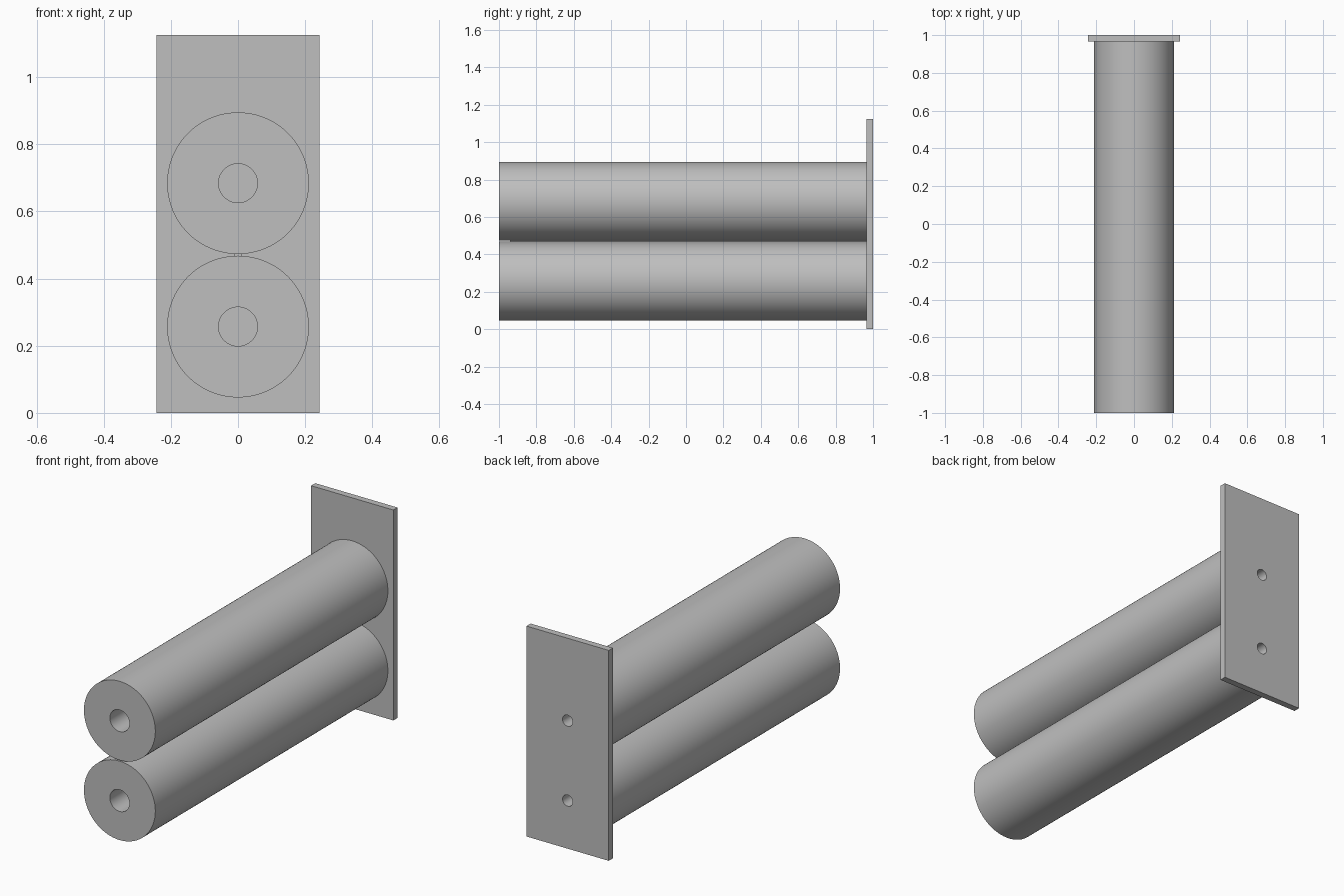
import bpy, bmesh, math
from mathutils import Vector, Matrix

if "Cube" in bpy.data.objects:
    bpy.data.objects.remove(bpy.data.objects["Cube"])

PLATE_FRONT, PLATE_BACK = 0.965, 1.0
SHAFT_HEIGHTS = (0.257, 0.684)
BOLT_R = 0.03

steel = bpy.data.materials.new("plain grey steel")
steel.diffuse_color = (0.52, 0.52, 0.52, 1)
steel.use_nodes = True
steel.node_tree.nodes["Principled BSDF"].inputs["Base Color"].default_value = steel.diffuse_color


def add_object(name, bm):
    bmesh.ops.recalc_face_normals(bm, faces=bm.faces)
    mesh = bpy.data.meshes.new(name)
    bm.to_mesh(mesh)
    bm.free()
    obj = bpy.data.objects.new(name, mesh)
    bpy.context.collection.objects.link(obj)
    mesh.materials.append(steel)
    return obj


def smooth(obj):
    bpy.ops.object.select_all(action='DESELECT')
    obj.select_set(True)
    bpy.context.view_layer.objects.active = obj
    bpy.ops.object.shade_smooth_by_angle(angle=math.radians(30))


def box(name, x, y0, y1, z0, z1):
    bm = bmesh.new()
    bmesh.ops.create_cube(bm, size=1)
    bmesh.ops.scale(bm, verts=bm.verts, vec=(2 * x, y1 - y0, z1 - z0))
    bmesh.ops.translate(bm, verts=bm.verts, vec=(0, (y0 + y1) / 2, (z0 + z1) / 2))
    return add_object(name, bm)


def lathe(name, profile, z, steps=96):
    """Spin (radius, y) points around an axis parallel to y at height z."""
    bm = bmesh.new()
    verts = [bm.verts.new((r, y, z)) for r, y in profile]
    edges = [bm.edges.new(pair) for pair in zip(verts, verts[1:])]
    bmesh.ops.spin(bm, geom=verts + edges, cent=(0, 0, z), axis=(0, 1, 0),
                   angle=math.tau, steps=steps)
    bmesh.ops.remove_doubles(bm, verts=bm.verts, dist=1e-5)
    return add_object(name, bm)


# Mounting plate
plate = box("mounting_plate", 0.243, PLATE_FRONT, PLATE_BACK, 0, 1.125)

# Shafts with a wide blind bore in front and a narrow bolt hole behind
profile = [(0, -0.6), (0.058, -0.6), (0.058, -1), (0.211, -1),
           (0.211, PLATE_FRONT), (BOLT_R, PLATE_FRONT), (BOLT_R, 0.75), (0, 0.75)]
for label, z in zip(("lower", "upper"), SHAFT_HEIGHTS):
    smooth(lathe(label + "_shaft", profile, z))

    # Bolt hole through the plate
    cutter = lathe("bolt_hole_cutter", [(0, 0.9), (BOLT_R, 0.9), (BOLT_R, 1.1), (0, 1.1)], z)
    cutter.hide_render = True
    mod = plate.modifiers.new("bolt_hole", 'BOOLEAN')
    mod.operation, mod.solver, mod.object = 'DIFFERENCE', 'EXACT', cutter
    bpy.context.view_layer.objects.active = plate
    bpy.ops.object.modifier_apply(modifier=mod.name)
    bpy.data.objects.remove(cutter)
smooth(plate)

# Thin joining strip between the shafts
box("joining_strip", 0.01, -0.94, PLATE_FRONT, 0.465, 0.476)
